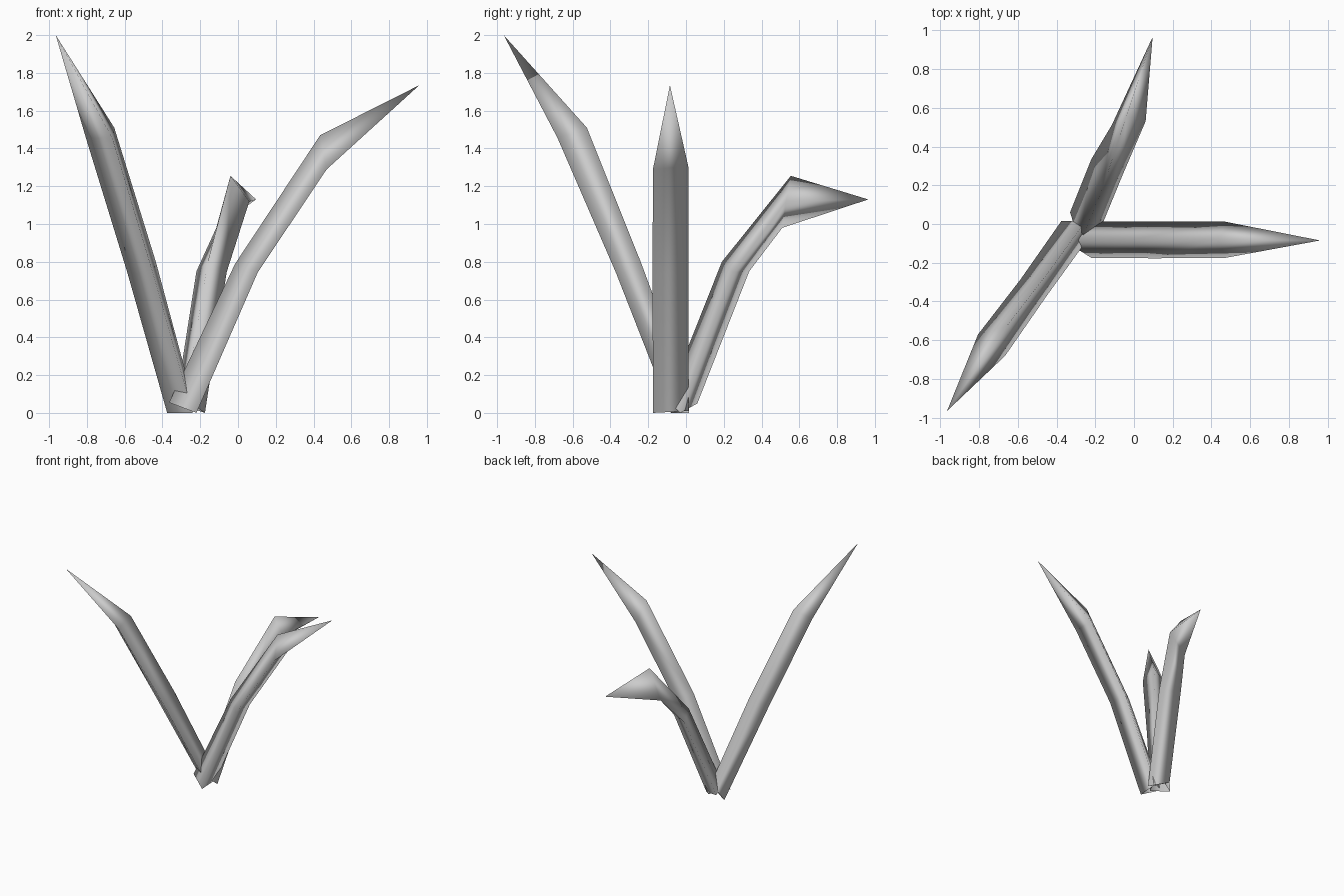
import bpy, bmesh

if "Cube" in bpy.data.objects:
    bpy.data.objects.remove(bpy.data.objects["Cube"])


def blade(name, rings, tip):
    """Three-sided tapering leaf; each ring = inner ridge point and two edge points."""
    bm = bmesh.new()
    loops = [[bm.verts.new(p) for p in ring] for ring in rings]
    for a, b in zip(loops, loops[1:]):
        for i in range(3):
            j = (i + 1) % 3
            bm.faces.new((a[i], a[j], b[j], b[i]))
    # pointed tip, base left open
    point = bm.verts.new(tip)
    for i in range(3):
        bm.faces.new((loops[-1][i], loops[-1][(i + 1) % 3], point))
    bmesh.ops.recalc_face_normals(bm, faces=bm.faces)
    # soft shading right across the ridges
    for f in bm.faces:
        f.smooth = True
    mesh = bpy.data.meshes.new(name)
    bm.to_mesh(mesh)
    bm.free()
    ob = bpy.data.objects.new(name, mesh)
    bpy.context.collection.objects.link(ob)
    return ob


# leaf leaning right
blade("right_leaf", [
    ((-.365, -.083, .055), (-.22, .012, .01), (-.22, -.175, 0)),
    ((-.015, -.083, .79), (.105, .012, .745), (.105, -.177, .745)),
    ((.435, -.083, 1.47), (.47, .012, 1.305), (.47, -.175, 1.29)),
], (.96, -.085, 1.735))

# tallest leaf, leaning front left
blade("front_left_leaf", [
    ((-.25, .015, .115), (-.375, .015, 0), (-.24, -.08, 0)),
    ((-.435, -.24, .8), (-.585, -.285, .74), (-.45, -.37, .74)),
    ((-.655, -.525, 1.51), (-.805, -.57, 1.455), (-.665, -.68, 1.455)),
], (-.965, -.965, 2.0))

# short leaf bending to the back
blade("back_leaf", [
    ((-.28, -.1, .07), (-.33, .06, .05), (-.175, -.03, 0)),
    ((-.16, .19, .8), (-.22, .335, .75), (-.06, .25, .745)),
    ((-.04, .555, 1.255), (-.115, .51, .98), (.06, .53, 1.12)),
], (.096, .965, 1.13))
